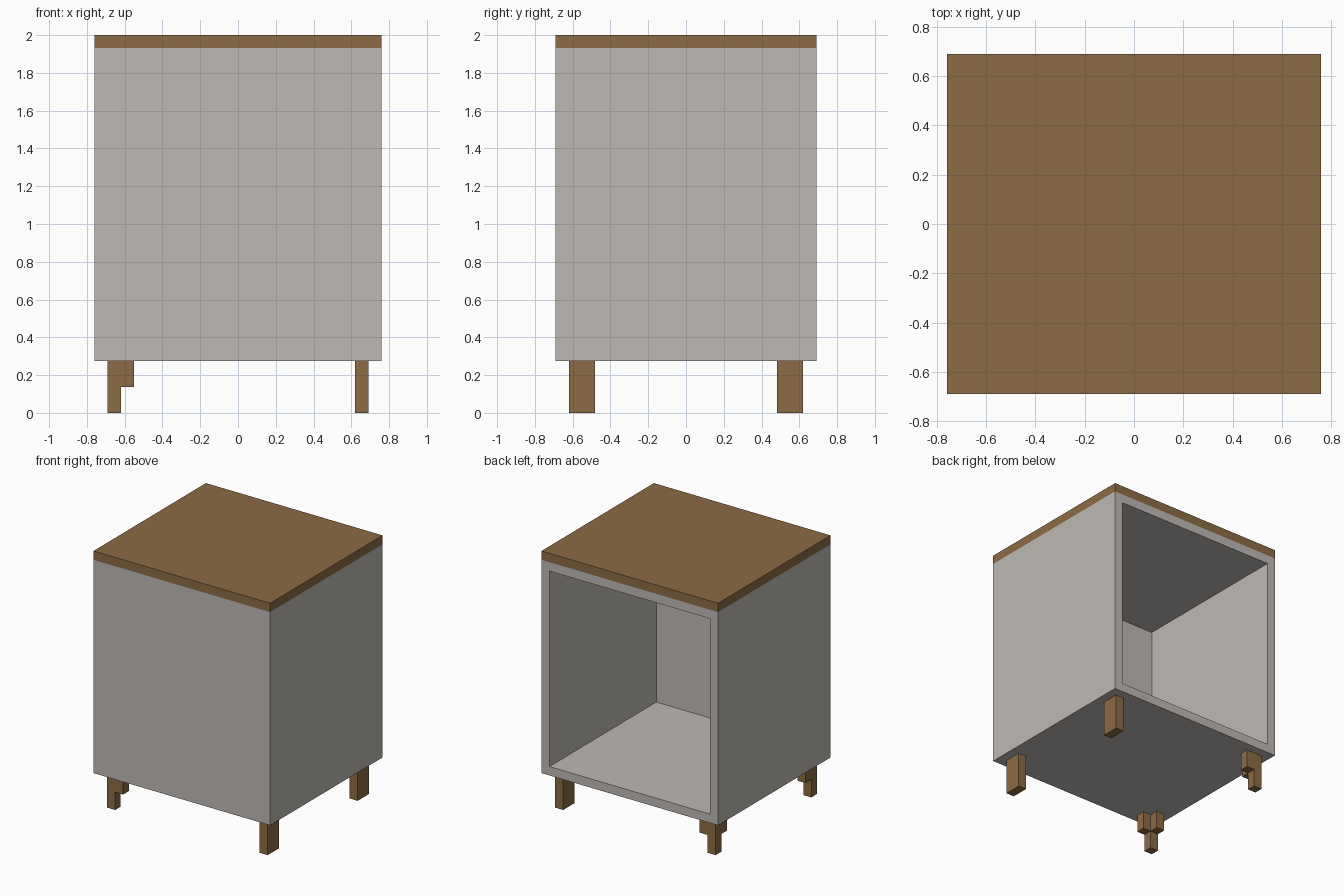
import bpy
import bmesh

U = 2 / 29  # modelling grid: the cabinet is 22 x 20 x 29 units

cube = bpy.data.objects.get("Cube")
if cube:
    bpy.data.objects.remove(cube, do_unlink=True)


def make_material(name, rgb):
    mat = bpy.data.materials.new(name)
    mat.use_nodes = True
    mat.diffuse_color = (*rgb, 1)
    bsdf = mat.node_tree.nodes["Principled BSDF"]
    bsdf.inputs["Base Color"].default_value = (*rgb, 1)
    return mat


wood = make_material("brown wood", (0.262, 0.147, 0.060))
grey = make_material("warm grey paint", (0.515, 0.491, 0.462))


def add_prism(bm, outline, z0, z1):
    """Extrude a flat outline (in grid units) from z0 to z1."""
    base = bm.faces.new([bm.verts.new((x * U, y * U, z0 * U)) for x, y in outline])
    top = bmesh.ops.extrude_face_region(bm, geom=[base], use_keep_orig=True)["geom"]
    verts = [v for v in top if isinstance(v, bmesh.types.BMVert)]
    bmesh.ops.translate(bm, verts=verts, vec=(0, 0, (z1 - z0) * U))


def rect(x0, x1, y0, y1):
    return [(x0, y0), (x1, y0), (x1, y1), (x0, y1)]


def finish(bm, name, mat):
    bmesh.ops.recalc_face_normals(bm, faces=bm.faces[:])
    mesh = bpy.data.meshes.new(name)
    bm.to_mesh(mesh)
    bm.free()
    mesh.materials.append(mat)
    obj = bpy.data.objects.new(name, mesh)
    bpy.context.collection.objects.link(obj)
    return obj


# Table top slab
bm = bmesh.new()
add_prism(bm, rect(-11, 11, -10, 10), 28, 29)
finish(bm, "top_slab", wood)

# Cabinet body, hollowed out from the rear
bm = bmesh.new()
add_prism(bm, rect(-11, 11, -10, 10), 4, 28)
bmesh.ops.recalc_face_normals(bm, faces=bm.faces[:])
back = max(bm.faces, key=lambda f: f.calc_center_median().y)
bmesh.ops.inset_region(bm, faces=[back], thickness=U, use_even_offset=True)
cavity = bmesh.ops.extrude_face_region(bm, geom=[back])["geom"]
bmesh.ops.translate(bm, verts=[v for v in cavity if isinstance(v, bmesh.types.BMVert)],
                    vec=(0, -19 * U, 0))
if back.is_valid:
    bmesh.ops.delete(bm, geom=[back], context='FACES')
finish(bm, "cabinet_body", grey)

for side, label in ((-1, "front"), (1, "back")):
    # Plain plank legs on the +x side
    bm = bmesh.new()
    add_prism(bm, rect(9, 10, side * 7, side * 9), 0, 4)
    finish(bm, label + "_left_leg", wood)

    # Stepped legs on the -x side: an L-shaped bracket over a square post
    bm = bmesh.new()
    bracket = [(-10, 9), (-8, 9), (-8, 8), (-9, 8), (-9, 7), (-10, 7)]
    add_prism(bm, [(x, side * y) for x, y in bracket], 2, 4)
    add_prism(bm, rect(-10, -9, side * 8, side * 9), 0, 2)
    finish(bm, label + "_right_leg", wood)
